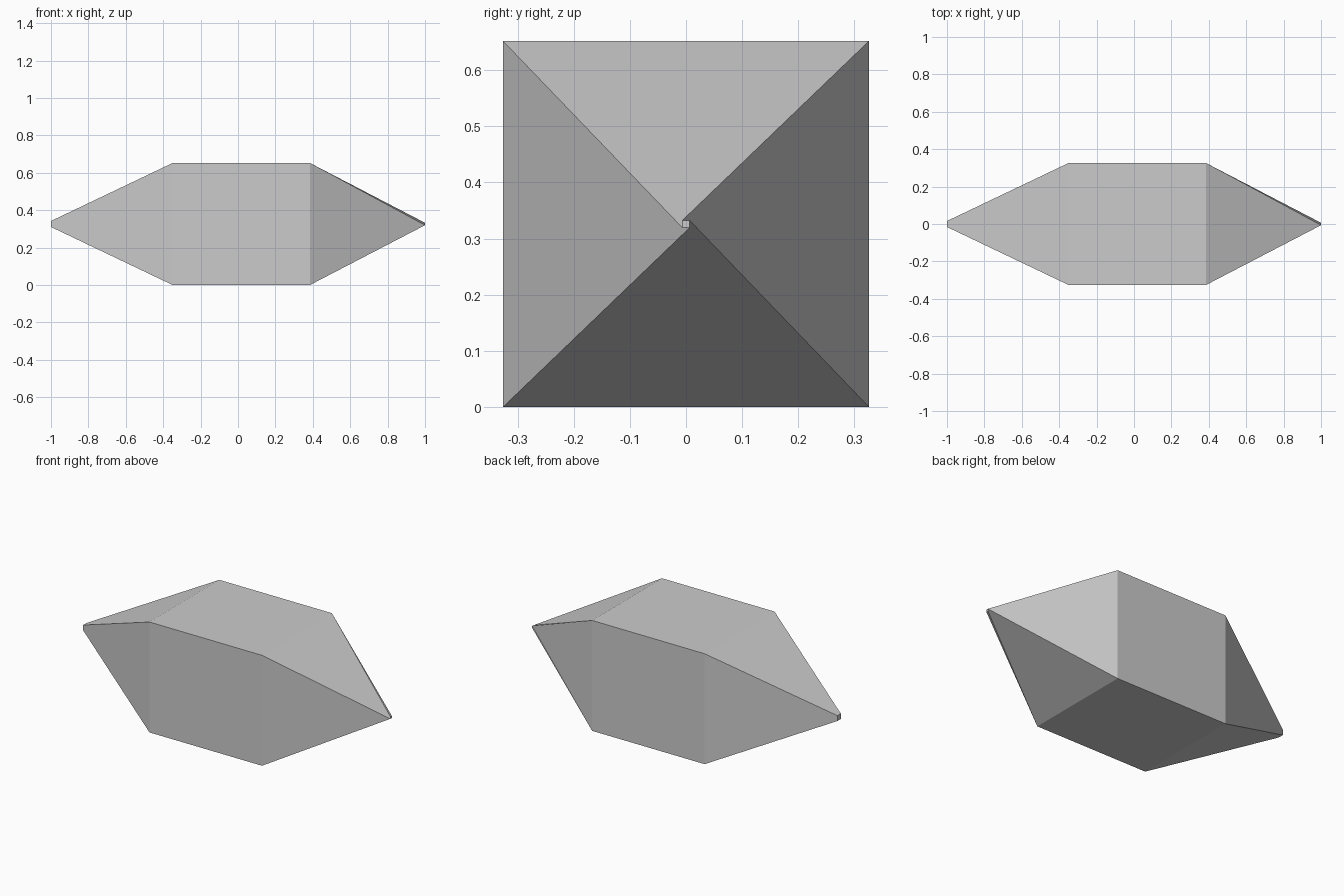
import bpy
import bmesh
import math

cube = bpy.data.objects.get("Cube")
if cube:
    bpy.data.objects.remove(cube, do_unlink=True)

# Plain grey material
grey = bpy.data.materials.new("light_grey")
grey.use_nodes = True
colour = (0.6, 0.6, 0.6, 1)
grey.diffuse_color = colour
grey.node_tree.nodes["Principled BSDF"].inputs["Base Color"].default_value = colour

HALF = 0.326


def square_ring(bm, x, half, quarter_turns=0):
    """Four corners of a square section across the x axis."""
    ring = []
    for i in range(4):
        a = math.pi / 4 + (i + quarter_turns) * math.pi / 2
        r = half * math.sqrt(2)
        ring.append(bm.verts.new((x, r * math.cos(a), HALF + r * math.sin(a))))
    return ring


# Square bar tapering to a blunt tip on one end and a twisted tip on the other
bm = bmesh.new()
rings = [
    square_ring(bm, -1, 0.016),
    square_ring(bm, -0.35, HALF),
    square_ring(bm, 0.385, HALF),
    square_ring(bm, 1, 0.0065, 1),
]
for a, b in zip(rings, rings[1:]):
    for i in range(4):
        j = (i + 1) % 4
        bm.faces.new((a[i], a[j], b[j], b[i]))
bm.faces.new(rings[0])
bm.faces.new(rings[-1])
bmesh.ops.recalc_face_normals(bm, faces=bm.faces)

mesh = bpy.data.meshes.new("pointed_block")
bm.to_mesh(mesh)
bm.free()
mesh.materials.append(grey)
block = bpy.data.objects.new("pointed_block", mesh)
bpy.context.collection.objects.link(block)
